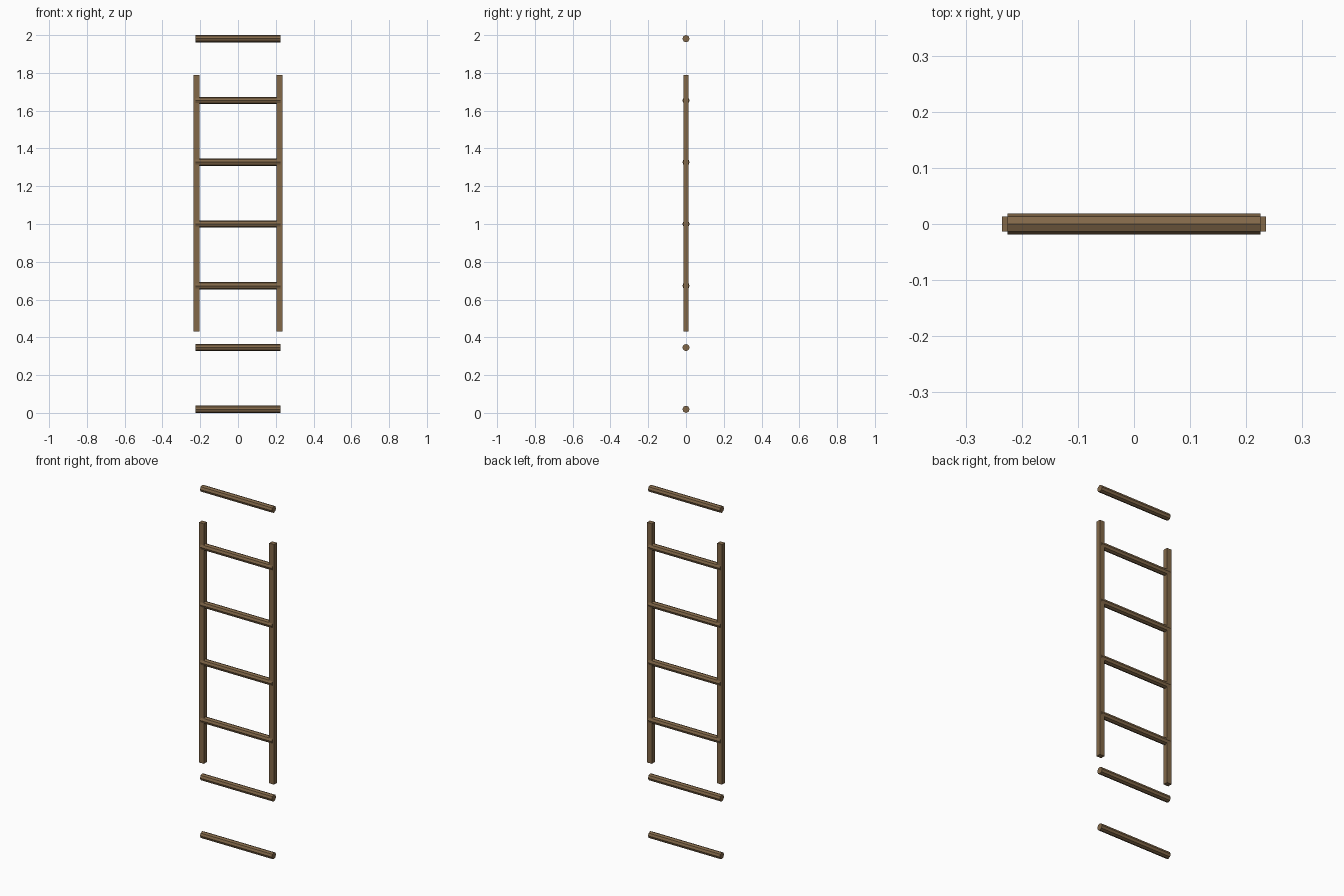
import bpy
import math

if "Cube" in bpy.data.objects:
    bpy.data.objects.remove(bpy.data.objects["Cube"], do_unlink=True)

wood = bpy.data.materials.new("brown_wood")
wood.use_nodes = True
color = (0.223, 0.138, 0.066, 1)
wood.diffuse_color = color
bsdf = wood.node_tree.nodes["Principled BSDF"]
bsdf.inputs["Base Color"].default_value = color
bsdf.inputs["Roughness"].default_value = 0.9

RUNG_RADIUS = 0.019
RUNG_LENGTH = 0.45
RUNG_COUNT = 7
RUNG_STEP = (2 - 2 * RUNG_RADIUS) / (RUNG_COUNT - 1)
RAIL_BOTTOM, RAIL_TOP = 0.43, 1.79


def finish(name):
    obj = bpy.context.object
    obj.name = name
    obj.data.materials.append(wood)
    return obj


# Octagonal rungs, evenly spaced over the full height
for i in range(RUNG_COUNT):
    bpy.ops.mesh.primitive_cylinder_add(
        vertices=8, radius=RUNG_RADIUS, depth=RUNG_LENGTH,
        location=(0, 0, RUNG_RADIUS + i * RUNG_STEP),
        rotation=(0, math.pi / 2, 0))
    finish(f"rung_{i + 1}")

# Square side rails, covering the middle rungs only
for side, name in ((1, "left_rail"), (-1, "right_rail")):
    bpy.ops.mesh.primitive_cube_add(
        size=1, location=(side * 0.22, 0, (RAIL_BOTTOM + RAIL_TOP) / 2))
    rail = finish(name)
    rail.scale = (0.03, 0.027, RAIL_TOP - RAIL_BOTTOM)
